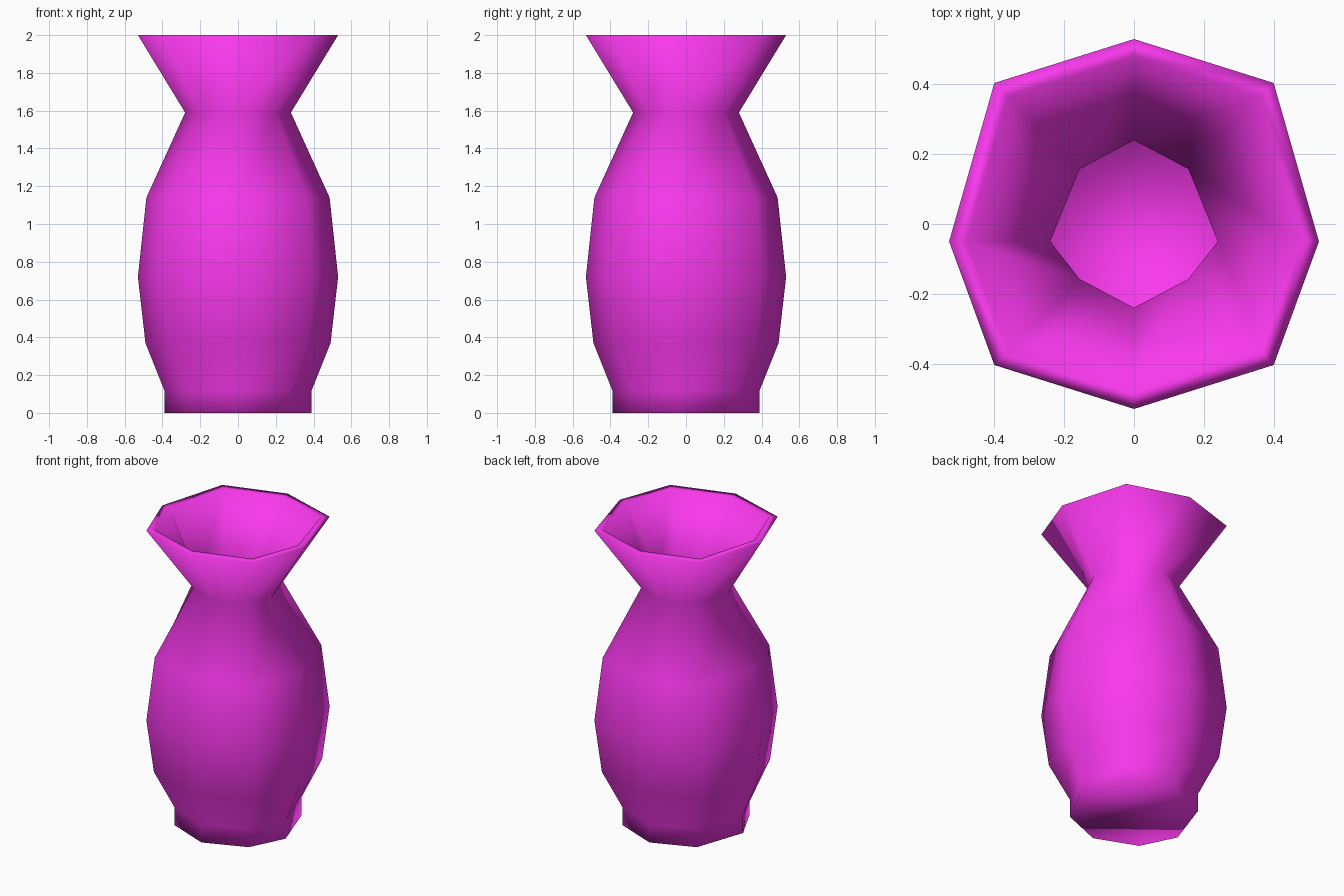
import bpy, bmesh

if "Cube" in bpy.data.objects:
    bpy.data.objects.remove(bpy.data.objects["Cube"])

# (height, radius, diagonal ratio): up the outside, over the lip, down the inside
profile = [
    (0.00, 0.39, 0.71), (0.12, 0.39, 0.71), (0.37, 0.49, 0.75), (0.72, 0.53, 0.755),
    (1.14, 0.485, 0.75), (1.59, 0.28, 0.70), (2.00, 0.53, 0.755),
    (2.00, 0.48, 0.755), (1.59, 0.24, 0.65), (1.14, 0.44, 0.75), (0.72, 0.485, 0.755),
    (0.37, 0.445, 0.75), (0.12, 0.345, 0.71), (0.06, 0.34, 0.71),
]


def ring_points(z, r, k):
    # Slightly uneven octagon, with side corners pulled toward the front
    d = r * k
    s = -0.05
    return [(0, -r, z), (d, -d * 1.01, z), (r, s, z), (d, d * 1.01, z),
            (0, r, z), (-d, d * 1.01, z), (-r, s, z), (-d, -d * 1.01, z)]


# Vase body
bm = bmesh.new()
rings = [[bm.verts.new(p) for p in ring_points(*row)] for row in profile]
for a, b in zip(rings, rings[1:]):
    for i in range(8):
        j = (i + 1) % 8
        bm.faces.new((a[i], a[j], b[j], b[i]))

# Underside and inner floor
bm.faces.new(list(reversed(rings[0])))
bm.faces.new(rings[-1])
for f in bm.faces:
    f.smooth = True
bmesh.ops.recalc_face_normals(bm, faces=bm.faces[:])

mesh = bpy.data.meshes.new("vase")
bm.to_mesh(mesh)
bm.free()
vase = bpy.data.objects.new("vase", mesh)
bpy.context.collection.objects.link(vase)

# Magenta glaze
glaze = bpy.data.materials.new("magenta_glaze")
glaze.diffuse_color = (0.95, 0.04, 0.85, 1)
glaze.use_nodes = True
glaze.node_tree.nodes["Principled BSDF"].inputs["Base Color"].default_value = glaze.diffuse_color
mesh.materials.append(glaze)
